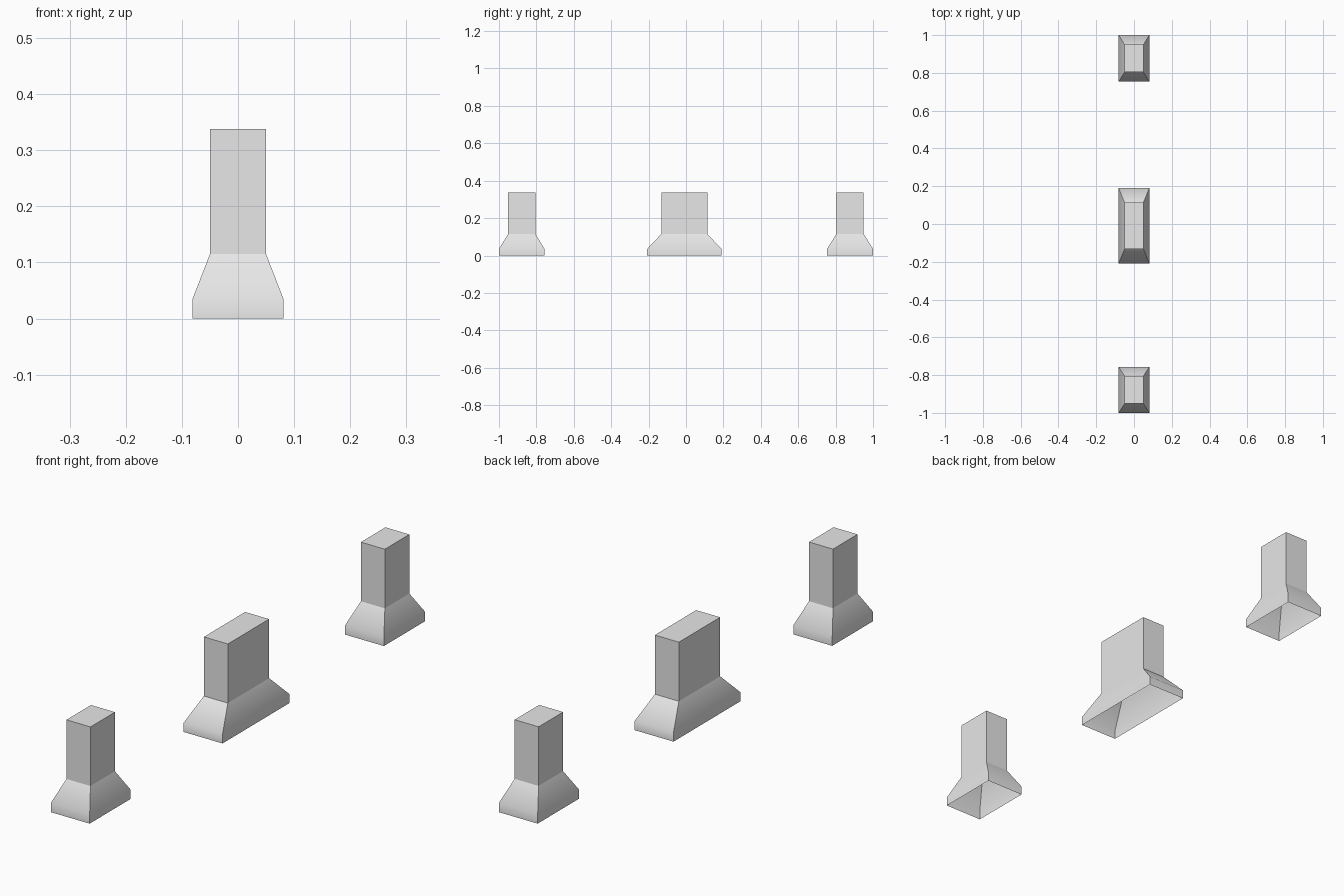
import bpy
import bmesh

default_cube = bpy.data.objects.get("Cube")
if default_cube:
    bpy.data.objects.remove(default_cube, do_unlink=True)

# Single plain grey finish
GREY = (0.8, 0.8, 0.8, 1.0)
grey = bpy.data.materials.new("plain_grey")
grey.use_nodes = True
grey.diffuse_color = GREY
grey.node_tree.nodes["Principled BSDF"].inputs["Base Color"].default_value = GREY

FOOT_X, SHAFT_X = 0.081, 0.05
LIP_Z, FLARE_Z, TOP_Z = 0.035, 0.115, 0.338


def rectangle(bm, half_x, half_y, z):
    corners = ((-1, -1), (1, -1), (1, 1), (-1, 1))
    return [bm.verts.new((sx * half_x, sy * half_y, z)) for sx, sy in corners]


def make_pillar(name, y, foot_y, shaft_y):
    """Hollow shaft on a flared foot: closed on top, open underneath."""
    bm = bmesh.new()
    rings = [
        rectangle(bm, FOOT_X, foot_y, 0),
        rectangle(bm, FOOT_X, foot_y, LIP_Z),
        rectangle(bm, SHAFT_X, shaft_y, FLARE_Z),
        rectangle(bm, SHAFT_X, shaft_y, TOP_Z),
    ]
    for low, high in zip(rings, rings[1:]):
        for i in range(4):
            j = (i + 1) % 4
            bm.faces.new((low[i], low[j], high[j], high[i]))
    bm.faces.new(rings[-1])

    # Smooth only across the lip of the foot; keep all other edges crisp
    for face in bm.faces:
        face.smooth = True
    lip = set(rings[1])
    for edge in bm.edges:
        edge.smooth = all(v in lip for v in edge.verts)

    mesh = bpy.data.meshes.new(name)
    bm.to_mesh(mesh)
    bm.free()
    mesh.materials.append(grey)
    pillar = bpy.data.objects.new(name, mesh)
    pillar.location.y = y
    bpy.context.collection.objects.link(pillar)


# Two narrow end pillars and a wider middle one
make_pillar("front_pillar", -0.878, 0.122, 0.073)
make_pillar("middle_pillar", -0.009, 0.199, 0.123)
make_pillar("back_pillar", 0.877, 0.123, 0.073)
